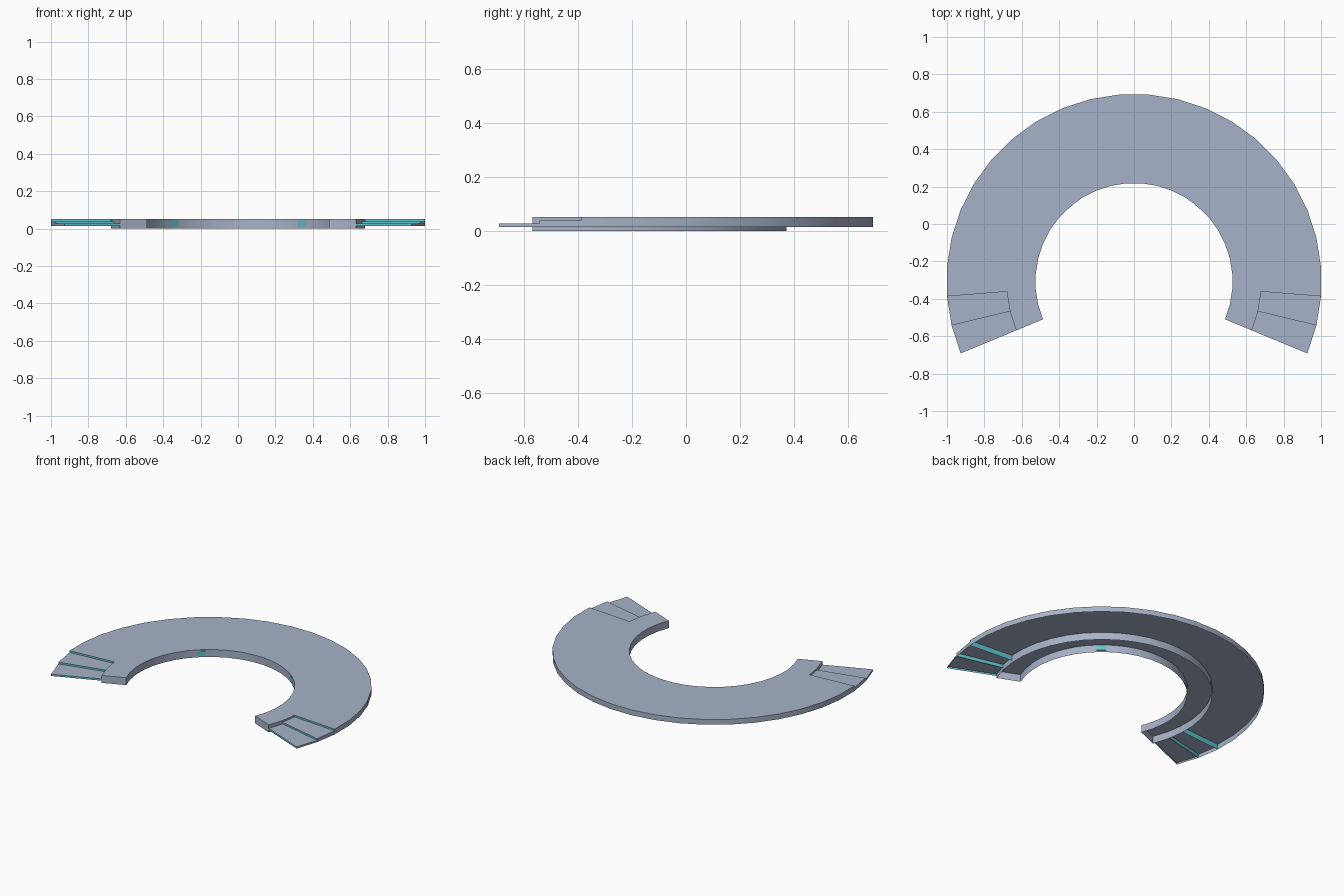
import bpy, bmesh, math
from mathutils import Vector, Matrix

if "Cube" in bpy.data.objects:
    bpy.data.objects.remove(bpy.data.objects["Cube"])

CY = -0.308                      # arc centre on y
R_IN, R_MID, R_OUT = 0.527, 0.682, 1.003
Z_FLANGE, Z_TOP = 0.0145, 0.0505
STEP, START = 9.0, -22.5         # 25 segments over 225 degrees


def material(name, rgb):
    m = bpy.data.materials.new(name)
    m.diffuse_color = (*rgb, 1)
    m.use_nodes = True
    m.node_tree.nodes["Principled BSDF"].inputs["Base Color"].default_value = m.diffuse_color
    return m


GREY = material("blue grey", (0.39, 0.45, 0.58))
TEAL = material("teal", (0.12, 0.54, 0.62))


def pt(r, seg, z):
    a = math.radians(START + STEP * seg)
    return Vector((r * math.cos(a), CY + r * math.sin(a), z))


def face(bm, pts, direction, mat=0):
    """Add a quad whose normal looks along the given direction."""
    f = bm.faces.new([bm.verts.new(p) for p in pts])
    f.normal_update()
    if f.normal.dot(direction) < 0:
        f.normal_flip()
    f.material_index = mat


def finish(bm, name):
    bmesh.ops.remove_doubles(bm, verts=bm.verts, dist=1e-5)
    me = bpy.data.meshes.new(name)
    bm.to_mesh(me)
    bm.free()
    me.materials.append(GREY)
    me.materials.append(TEAL)
    ob = bpy.data.objects.new(name, me)
    bpy.context.collection.objects.link(ob)
    bpy.ops.object.select_all(action='DESELECT')
    ob.select_set(True)
    bpy.context.view_layer.objects.active = ob
    bpy.ops.object.shade_smooth_by_angle(angle=math.radians(30))
    return ob


def arc_shell(name, r0, r1, z0, z1, s0, s1, inner=False, ends=(), end_mat=0):
    """Arc with a top and an outer wall, open underneath."""
    bm = bmesh.new()
    for s in range(s0, s1):
        out = pt(1, s + 0.5, 0) - Vector((0, CY, 0))
        face(bm, [pt(r0, s, z1), pt(r1, s, z1), pt(r1, s + 1, z1), pt(r0, s + 1, z1)],
             Vector((0, 0, 1)))
        face(bm, [pt(r1, s, z0), pt(r1, s + 1, z0), pt(r1, s + 1, z1), pt(r1, s, z1)], out)
        if inner:
            face(bm, [pt(r0, s, z0), pt(r0, s + 1, z0), pt(r0, s + 1, z1), pt(r0, s, z1)], -out)
    for s in ends:
        a = math.radians(START + STEP * s)
        tangent = Vector((-math.sin(a), math.cos(a), 0)) * (1 if s > 12 else -1)
        face(bm, [pt(r0, s, z0), pt(r1, s, z0), pt(r1, s, z1), pt(r0, s, z1)], tangent, end_mat)
    return finish(bm, name)


# Thick inner ring with plain ends
arc_shell("inner_ring", R_IN, R_MID, 0, Z_TOP, 0, 25, inner=True, ends=(0, 25))

# Raised flange, then two lower steps at each end with teal end faces
arc_shell("flange", R_MID, R_OUT, Z_FLANGE, Z_TOP, 2, 23, ends=(2, 23), end_mat=1)
for i, z in ((1, 0.0385), (0, 0.0265)):
    arc_shell("right_step", R_MID, R_OUT, Z_FLANGE, z, i, i + 1, ends=(i,), end_mat=1)
    arc_shell("left_step", R_MID, R_OUT, Z_FLANGE, z, 24 - i, 25 - i, ends=(25 - i,), end_mat=1)

# Small teal plates set in the inner wall
for deg in (49.5, 130.5):
    a = math.radians(deg)
    bm = bmesh.new()
    bmesh.ops.create_cube(bm, size=1, matrix=(
        Matrix.Translation((R_IN * math.cos(a), CY + R_IN * math.sin(a), 0.027))
        @ Matrix.Rotation(a, 4, 'Z') @ Matrix.Diagonal((0.005, 0.06, 0.032, 1))))
    for f in bm.faces:
        f.material_index = 1
    finish(bm, "wall_marker")
